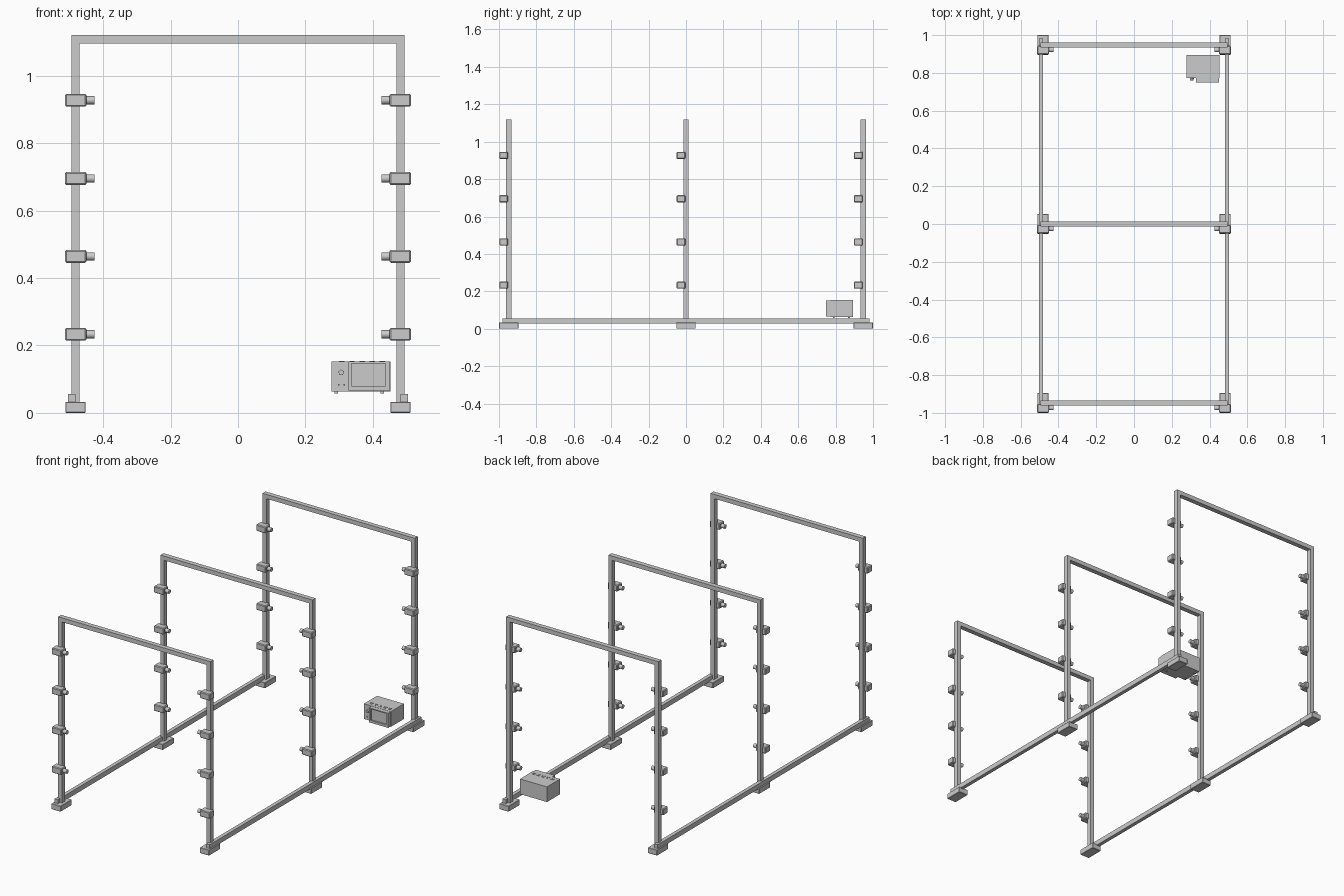
import bpy, math
from mathutils import Matrix

if "Cube" in bpy.data.objects:
    bpy.data.objects.remove(bpy.data.objects["Cube"])

mat = bpy.data.materials.new("light grey")
mat.diffuse_color = (0.6, 0.6, 0.6, 1)
mat.use_nodes = True
mat.node_tree.nodes["Principled BSDF"].inputs["Base Color"].default_value = mat.diffuse_color


def finish(ob, name):
    ob.name = name
    ob.data.materials.append(mat)
    return ob


def box(name, x0, x1, y0, y1, z0, z1, bevel=0):
    bpy.ops.mesh.primitive_cube_add(size=1)
    ob = finish(bpy.context.object, name)
    ob.data.transform(Matrix.Translation(((x0 + x1) / 2, (y0 + y1) / 2, (z0 + z1) / 2))
                      @ Matrix.Diagonal((x1 - x0, y1 - y0, z1 - z0, 1)))
    if bevel:
        m = ob.modifiers.new("bevel", "BEVEL")
        m.width, m.segments = bevel, 1
    return ob


def side_box(name, s, xa, xb, *rest, **kw):
    """Box given by its distance from the centre plane, on side s."""
    return box(name, min(s * xa, s * xb), max(s * xa, s * xb), *rest, **kw)


def rod(name, center, radius, length, axis, sides=16):
    bpy.ops.mesh.primitive_cylinder_add(vertices=sides, radius=radius, depth=length, location=center)
    ob = finish(bpy.context.object, name)
    if axis == "x":
        ob.rotation_euler = (0, math.pi / 2, 0)
    else:
        ob.rotation_euler = (math.pi / 2, 0, 0)
    if sides > 8:
        bpy.ops.object.shade_smooth_by_angle()
    return ob


# Three gate frames, each with feet, posts, top beam and clamps
for y in (-0.948, 0, 0.948):
    box("top_beam", -0.494, 0.494, y - 0.014, y + 0.014, 1.095, 1.12)
    for s in (-1, 1):
        side_box("foot", s, 0.452, 0.512, y - 0.052, y + 0.052, 0, 0.033, bevel=0.002)
        side_box("post", s, 0.47, 0.494, y - 0.014, y + 0.014, 0.03, 1.096)
        for z in (0.233, 0.464, 0.695, 0.927):
            side_box("clamp_block", s, 0.449, 0.513, y - 0.05, y - 0.004,
                     z - 0.019, z + 0.019, bevel=0.004)
            rod("clamp_peg", (s * 0.438, y - 0.026, z), 0.012, 0.024, "x")

# Long floor rails
for s in (-1, 1):
    side_box("floor_rail", s, 0.482, 0.504, -0.982, 0.982, 0.027, 0.056)

# Small oven: body, door frame around a recessed window
box("oven_body", 0.277, 0.452, 0.772, 0.894, 0.064, 0.153)
box("oven_door", 0.327, 0.45, 0.758, 0.773, 0.066, 0.152)
for n, b in {"left": (0.327, 0.336, 0.066, 0.152), "right": (0.438, 0.45, 0.066, 0.152),
             "top": (0.336, 0.438, 0.146, 0.152), "bottom": (0.336, 0.438, 0.066, 0.08)}.items():
    box("door_frame_" + n, b[0], b[1], 0.749, 0.759, b[2], b[3])

# Control panel knob and buttons
rod("oven_knob", (0.306, 0.766, 0.12), 0.009, 0.014, "y", 5)
for x in (0.299, 0.315):
    rod("oven_button", (x, 0.77, 0.083), 0.003, 0.006, "y", 6)

# Oven feet and top vents
for x in (0.291, 0.428):
    for y in (0.79, 0.872):
        box("oven_foot", x - 0.005, x + 0.005, y - 0.005, y + 0.005, 0.058, 0.065)
for i in range(5):
    for y in (0.79, 0.802):
        x = 0.30 + i * 0.03
        box("oven_vent", x, x + 0.016, y, y + 0.004, 0.152, 0.1545)
